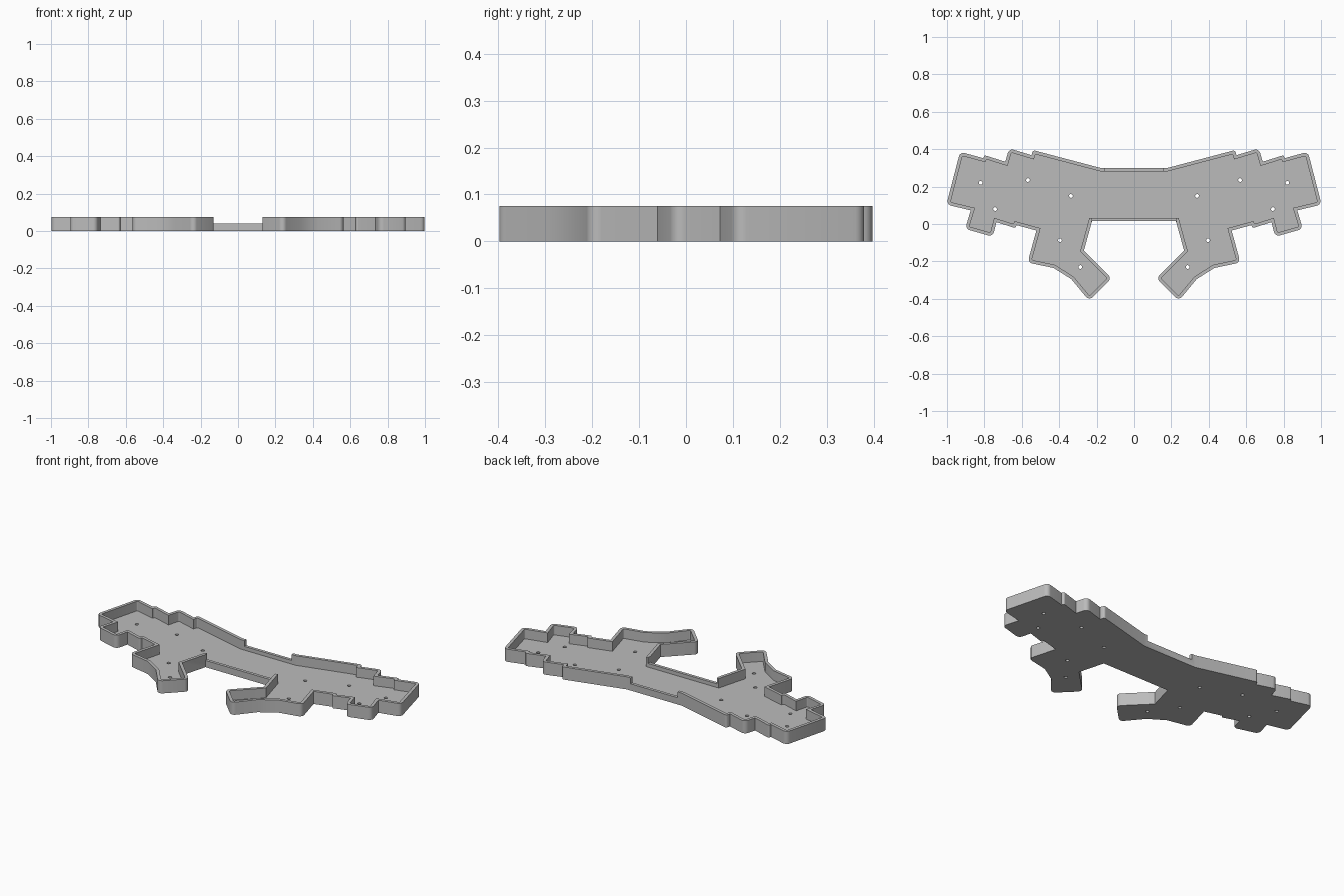
import bpy, bmesh, math
from mathutils import Vector

if "Cube" in bpy.data.objects:
    bpy.data.objects.remove(bpy.data.objects["Cube"], do_unlink=True)

HEIGHT, LOW, FLOOR, WALL, RADIUS = 0.075, 0.04, 0.018, 0.018, 0.025

# Right half of the tray outline, from the back middle round to the front middle
HALF = [(0.18, 0.30), (0.54, 0.395), (0.548, 0.368), (0.668, 0.404), (0.688, 0.333),
        (0.80, 0.368), (0.806, 0.352), (0.93, 0.386), (1.003, 0.104), (0.873, 0.073),
        (0.903, -0.026), (0.755, -0.068), (0.735, 0.01), (0.635, -0.022),
        (0.628, -0.006), (0.522, -0.035), (0.569, -0.206), (0.43, -0.235),
        (0.335, -0.295), (0.24, -0.41), (0.12, -0.29), (0.268, -0.142), (0.225, 0.015)]
HOLES = [(0.82, 0.22), (0.743, 0.08), (0.567, 0.235),
         (0.337, 0.15), (0.396, -0.087), (0.287, -0.23)]

# Counter-clockwise full outline
outline = [Vector(p) for p in reversed(HALF)] + [Vector((-x, y)) for x, y in HALF]


def corners(pts):
    for i, p in enumerate(pts):
        yield pts[i - 1], p, pts[(i + 1) % len(pts)]


def inset(pts, d):
    """Move every edge inwards by d."""
    out = []
    for a, p, b in corners(pts):
        u, v = (p - a).normalized(), (b - p).normalized()
        n, m = Vector((-u.y, u.x)), Vector((-v.y, v.x))
        out.append(p + (n + m) * d / (1 + n.dot(m)))
    return out


def rounded(pts, r, steps=6):
    """Round the outward corners and leave the inward ones sharp."""
    out = []
    for a, p, b in corners(pts):
        u, v = (p - a).normalized(), (b - p).normalized()
        turn = math.atan2(u.x * v.y - u.y * v.x, u.dot(v))
        if turn < 0.3:
            out.append(p)
            continue
        cut = min(r * math.tan(turn / 2), 0.45 * (p - a).length, 0.45 * (b - p).length)
        rad = cut / math.tan(turn / 2)
        centre = p - u * cut + Vector((-u.y, u.x)) * rad
        start = math.atan2(-u.x, u.y)
        for k in range(steps + 1):
            t = start + turn * k / steps
            out.append(centre + Vector((math.cos(t), math.sin(t))) * rad)
    return out


def prism(name, pts, z0, z1):
    bm = bmesh.new()
    base = bm.faces.new([bm.verts.new((p[0], p[1], z0)) for p in pts])
    top = bmesh.ops.extrude_face_region(bm, geom=[base])["geom"]
    bmesh.ops.translate(bm, vec=(0, 0, z1 - z0),
                        verts=[g for g in top if isinstance(g, bmesh.types.BMVert)])
    bmesh.ops.recalc_face_normals(bm, faces=bm.faces)
    mesh = bpy.data.meshes.new(name)
    bm.to_mesh(mesh)
    bm.free()
    obj = bpy.data.objects.new(name, mesh)
    bpy.context.collection.objects.link(obj)
    return obj


def box(name, x, y0, y1, z0, z1):
    return prism(name, [(-x, y0), (x, y0), (x, y1), (-x, y1)], z0, z1)


# Solid tray body and everything cut out of it
tray = prism("keyboard_tray", rounded(outline, RADIUS), 0, HEIGHT)
cutters = [prism("cavity_cutter", rounded(inset(outline, WALL), RADIUS - WALL), FLOOR, 0.2),
           box("back_notch_cutter", 0.155, 0.2, 0.4, LOW, 0.2),
           box("front_notch_cutter", 0.226, -0.05, 0.1, LOW, 0.2)]
for hx, hy in HOLES:
    for side in (-1, 1):
        ring = [(side * hx + 0.01 * math.cos(k * math.pi / 8),
                 hy + 0.01 * math.sin(k * math.pi / 8)) for k in range(16)]
        cutters.append(prism("screw_hole_cutter", ring, -0.1, 0.1))

for c in cutters:
    c.hide_render = True
    mod = tray.modifiers.new(c.name, "BOOLEAN")
    mod.operation, mod.solver, mod.object = "DIFFERENCE", "EXACT", c

# Bake the cuts and drop the helpers
graph = bpy.context.evaluated_depsgraph_get()
baked = bpy.data.meshes.new_from_object(tray.evaluated_get(graph))
tray.modifiers.clear()
tray.data = baked
for c in cutters:
    bpy.data.objects.remove(c, do_unlink=True)

# Single grey plastic
grey = bpy.data.materials.new("grey_plastic")
grey.use_nodes = True
colour = (0.5, 0.5, 0.5, 1)
grey.diffuse_color = colour
grey.node_tree.nodes["Principled BSDF"].inputs["Base Color"].default_value = colour
tray.data.materials.clear()
tray.data.materials.append(grey)

bpy.ops.object.select_all(action="DESELECT")
tray.select_set(True)
bpy.context.view_layer.objects.active = tray
bpy.ops.object.shade_smooth_by_angle(angle=math.radians(30))
